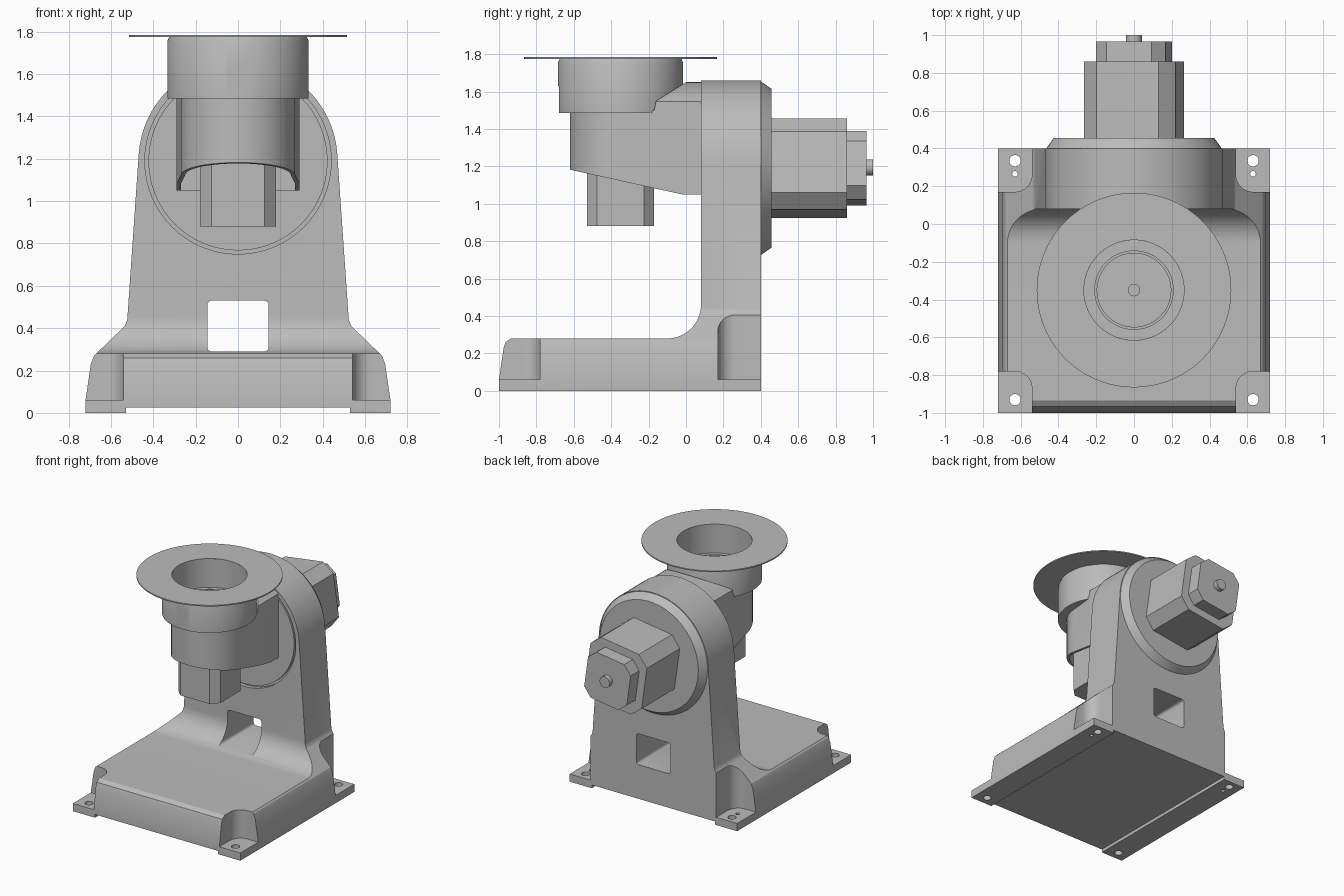
import bpy, bmesh
from math import sin, cos, pi, radians
from mathutils import Matrix, Vector

if "Cube" in bpy.data.objects:
    bpy.data.objects.remove(bpy.data.objects["Cube"], do_unlink=True)

grey = bpy.data.materials.new("machine_grey")
grey.use_nodes = True
GREY = (0.5, 0.5, 0.5, 1)
grey.diffuse_color = GREY
grey.node_tree.nodes["Principled BSDF"].inputs["Base Color"].default_value = GREY

HUB_Z = 1.19      # height of the tilt axis
DISC_Y = -0.35    # position of the turntable axis


def add_object(name, bm):
    bmesh.ops.remove_doubles(bm, verts=bm.verts, dist=1e-5)
    bmesh.ops.recalc_face_normals(bm, faces=bm.faces)
    mesh = bpy.data.meshes.new(name)
    bm.to_mesh(mesh)
    bm.free()
    mesh.materials.append(grey)
    obj = bpy.data.objects.new(name, mesh)
    bpy.context.collection.objects.link(obj)
    return obj


def prism(name, outline, axis, lo, hi):
    """Extrude a 2D outline along x (y,z), y (x,z) or z (x,y)."""
    place = {"x": lambda a, b, d: (d, a, b),
             "y": lambda a, b, d: (a, d, b),
             "z": lambda a, b, d: (a, b, d)}[axis]
    bm = bmesh.new()
    face = bm.faces.new([bm.verts.new(place(a, b, lo)) for a, b in outline])
    ext = bmesh.ops.extrude_face_region(bm, geom=[face])
    verts = [v for v in ext["geom"] if isinstance(v, bmesh.types.BMVert)]
    bmesh.ops.translate(bm, verts=verts, vec=Vector(place(0, 0, hi - lo)))
    if not face.is_valid or len(bm.faces) < len(outline) + 2:
        bm.faces.new(bm.verts[:len(outline)])
    return add_object(name, bm)


def lathe(name, profile, steps=72):
    """Turn an (r, z) profile about the turntable axis."""
    bm = bmesh.new()
    verts = [bm.verts.new((r, 0, z)) for r, z in profile]
    edges = [bm.edges.new(pair) for pair in zip(verts, verts[1:])]
    bmesh.ops.spin(bm, geom=verts + edges, cent=(0, 0, 0), axis=(0, 0, 1),
                   angle=2 * pi, steps=steps)
    bmesh.ops.translate(bm, verts=bm.verts, vec=(0, DISC_Y, 0))
    return add_object(name, bm)


def arc(cx, cy, r, a0, a1, n=24):
    angles = [radians(a0 + (a1 - a0) * i / n) for i in range(n + 1)]
    return [(cx + r * cos(a), cy + r * sin(a)) for a in angles]


def circle(cx, cy, r, n=64):
    return arc(cx, cy, r, 0, 360, n)[:-1]


def rounded_box(x0, x1, y0, y1, r, n=8):
    return (arc(x1 - r, y1 - r, r, 0, 90, n) + arc(x0 + r, y1 - r, r, 90, 180, n)
            + arc(x0 + r, y0 + r, r, 180, 270, n) + arc(x1 - r, y0 + r, r, 270, 360, n))


def chamfered_square(cx, cy, half, flat, turn=0):
    """Square with cut corners; flat is half the remaining side."""
    pts = []
    for k in range(4):
        a = radians(90 * k + turn)
        for w in (-flat, flat):
            pts.append((cx + half * cos(a) - w * sin(a), cy + half * sin(a) + w * cos(a)))
    return pts


def combine(obj, other, operation="DIFFERENCE"):
    mod = obj.modifiers.new("shape", "BOOLEAN")
    mod.operation, mod.object, mod.solver = operation, other, "EXACT"
    bpy.context.view_layer.update()
    graph = bpy.context.evaluated_depsgraph_get()
    mesh = bpy.data.meshes.new_from_object(obj.evaluated_get(graph))
    obj.modifiers.clear()
    obj.data = mesh
    bpy.data.objects.remove(other, do_unlink=True)


# Pedestal: front silhouette intersected with the side silhouette
right_edge = [(0.72, -0.1), (0.72, 0.06), (0.695, 0.23), (0.68, 0.27), (0.535, 0.41), (0.523, 0.44)]
front = right_edge + arc(0, HUB_Z, 0.47, 5, 175, 48) + [(-x, z) for x, z in reversed(right_edge)]
side = ([(-1, 0), (-1, 0.06), (-0.975, 0.23), (-0.965, 0.26), (-0.935, 0.28)]
        + arc(-0.1, 0.46, 0.18, -90, 0, 16) + [(0.08, 1.8), (0.4, 1.8), (0.4, 0)])
pedestal = prism("pedestal", front, "y", -1.2, 0.6)
combine(pedestal, prism("side_shape", side, "x", -1, 1), "INTERSECT")

# Corner pockets and bolt holes, mirrored left and right
for s in (-1, 1):
    x0, x1 = sorted((s * 0.54, s * 1.2))
    for y0, y1 in ((-1.5, -0.78), (0.17, 0.9)):
        combine(pedestal, prism("pocket", rounded_box(x0, x1, y0, y1, 0.09), "z", 0.06, 0.8))
    for y, r in ((-0.93, 0.03), (0.335, 0.03), (0.265, 0.015)):
        combine(pedestal, prism("bolt_hole", circle(s * 0.63, y, r, 24), "z", -0.1, 0.2))

# Cable window, underside channel and hub recess
combine(pedestal, prism("window", rounded_box(-0.145, 0.145, 0.29, 0.53, 0.02, 4), "y", -0.6, 0.6))
combine(pedestal, prism("channel", [(-0.53, -0.1), (0.53, -0.1), (0.53, 0.025), (-0.53, 0.025)],
                        "y", -1.2, 0.6))
combine(pedestal, prism("recess", circle(0, HUB_Z, 0.44), "y", -0.2, 0.11))
prism("tilt_hub", circle(0, HUB_Z, 0.423), "y", 0.085, 0.13)

# Rear bearing cover with a chamfered rim
bm = bmesh.new()
bmesh.ops.create_cone(bm, cap_ends=True, segments=72, radius1=0.465, radius2=0.425, depth=0.057,
                      matrix=Matrix.Translation((0, 0.4275, HUB_Z)) @ Matrix.Rotation(-pi / 2, 4, "X"))
add_object("rear_cover", bm)


# Tilting arm: rounded plan, sloping side profile, trimmed by the hub cylinder
def arm_plan(r, half, back):
    return arc(0, DISC_Y, r, 180, 360, 32) + [(half, -0.16), (half, back), (-half, back), (-half, -0.16)]


arm_side = [(-0.7, 1.2), (-0.7, 1.5), (-0.17, 1.5), (-0.16, 1.55), (0, 1.65),
            (0.2, 1.65), (0.2, 1.05), (-0.02, 1.05)]
arm = prism("tilt_arm", arm_plan(0.27, 0.29, 0.1), "z", 0.9, 1.8)
combine(arm, prism("arm_side", arm_side, "x", -0.6, 0.6), "INTERSECT")
combine(arm, prism("arm_round", circle(0, HUB_Z, 0.46, 96), "y", -0.9, 0.3), "INTERSECT")
combine(arm, prism("cavity", arm_plan(0.25, 0.27, 0.04), "z", 0.8, 1.44))
combine(arm, prism("bore", circle(0, DISC_Y, 0.28), "z", 1.495, 1.9))

# Turntable collar with stepped bore and a small front flat
collar = lathe("collar", [
    (0, 1.485), (0.334, 1.485), (0.334, 1.755), (0.325, 1.776), (0.265, 1.776), (0.265, 1.56),
    (0.21, 1.56), (0.21, 1.575), (0.195, 1.575), (0.195, 1.56), (0.155, 1.56), (0.155, 1.567),
    (0.03, 1.567), (0.03, 1.53), (0, 1.53)])
combine(collar, prism("front_flat", [(-0.3, -0.9), (0.3, -0.9), (0.3, -0.68), (-0.3, -0.68)],
                      "z", 1.4, 1.63))

# Thin turntable plate
lathe("turntable_plate", [(0.265, 1.775), (0.515, 1.775), (0.515, 1.784), (0.265, 1.784), (0.265, 1.775)], 96)

# Motors
prism("lower_motor", chamfered_square(0, DISC_Y, 0.18, 0.125), "z", 0.88, 1.47)
prism("rear_motor", chamfered_square(0, HUB_Z, 0.245, 0.165, 8), "y", 0.44, 0.86)
prism("rear_motor_cap", chamfered_square(0, HUB_Z, 0.185, 0.12, 8), "y", 0.85, 0.965)
prism("rear_motor_shaft", circle(0, HUB_Z + 0.005, 0.043, 32), "y", 0.95, 1.0)

# Smooth curved faces, keep hard edges
bpy.ops.object.select_all(action="DESELECT")
for obj in bpy.context.collection.objects:
    if obj.type == "MESH":
        obj.select_set(True)
        bpy.context.view_layer.objects.active = obj
bpy.ops.object.shade_smooth_by_angle(angle=radians(25))
